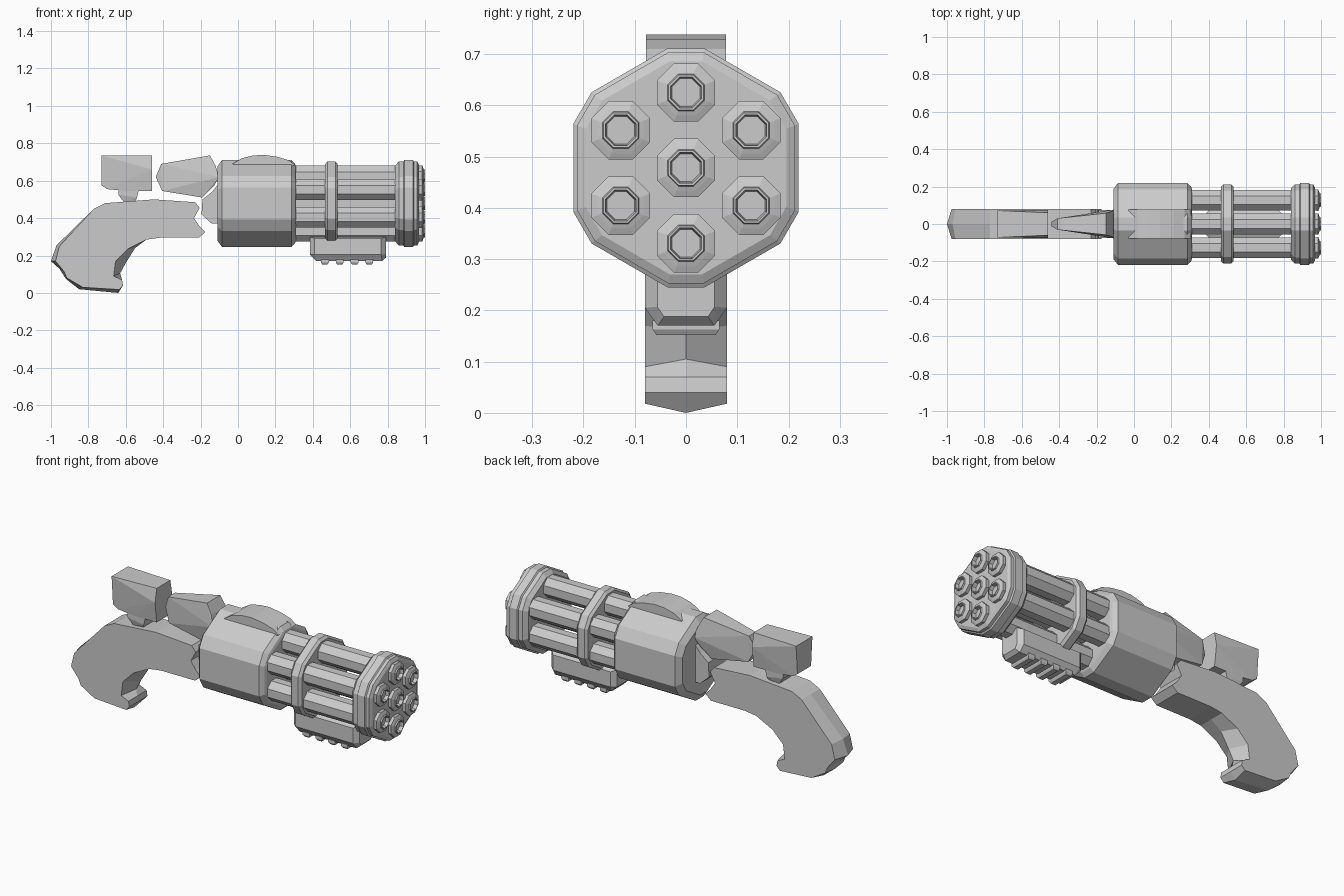
import bpy, bmesh
from math import sin, cos, radians

AXIS_Z = 0.478
OCT = [22.5 + 45 * k for k in range(8)]
# hexagon with every corner cut off
CUT_HEX = [30 + 60 * k + s for k in range(6) for s in (-8.7, 8.7)]


def finish(name, bm):
    bmesh.ops.recalc_face_normals(bm, faces=bm.faces)
    mesh = bpy.data.meshes.new(name)
    bm.to_mesh(mesh)
    bm.free()
    ob = bpy.data.objects.new(name, mesh)
    bpy.context.collection.objects.link(ob)
    return ob


def loft(name, rings):
    """Skin a row of equal-length point rings and cap both ends."""
    bm = bmesh.new()
    loops = [[bm.verts.new(p) for p in ring] for ring in rings]
    n = len(loops[0])
    for a, b in zip(loops, loops[1:]):
        for i in range(n):
            j = (i + 1) % n
            bm.faces.new((a[i], a[j], b[j], b[i]))
    bm.faces.new(loops[0])
    bm.faces.new(loops[-1])
    return finish(name, bm)


def turned(name, stations, angles, cy=0, cz=AXIS_Z):
    """Faceted solid along x from (x, radius) stations."""
    return loft(name, [[(x, cy + r * cos(radians(a)), cz + r * sin(radians(a)))
                        for a in angles] for x, r in stations])


def prism(name, profile, w, middle=None):
    """Side profile extruded across y, optionally with a different centre line."""
    rows = [(-w, profile), (w, profile)]
    if middle:
        rows.insert(1, (0, middle))
    return loft(name, [[(x, y, z) for x, z in p] for y, p in rows])


def hull(name, points):
    """Convex block mirrored over y from (x, half width, z) points."""
    bm = bmesh.new()
    for x, y, z in points:
        for s in (-1, 1):
            bm.verts.new((x, s * y, z))
    bmesh.ops.convex_hull(bm, input=bm.verts)
    loose = [v for v in bm.verts if not v.link_faces]
    bmesh.ops.delete(bm, geom=loose, context='VERTS')
    return finish(name, bm)


# Drum housing, barrel clamp and stepped muzzle plate
turned("drum_housing", [(-0.11, 0.2), (-0.085, 0.236), (0.285, 0.236), (0.305, 0.215),
                        (0.31, 0.2)], CUT_HEX)
turned("barrel_clamp", [(0.465, 0.213), (0.478, 0.227), (0.52, 0.227), (0.533, 0.213)], CUT_HEX)
turned("muzzle_plate", [(0.84, 0.205), (0.86, 0.228), (0.885, 0.228), (0.89, 0.236),
                        (0.935, 0.236), (0.94, 0.228), (0.958, 0.228), (0.967, 0.21)], CUT_HEX)

# Seven barrels: one in the centre and six around it
centres = [(0, AXIS_Z)] + [(0.147 * cos(radians(90 + 60 * k)),
                            AXIS_Z + 0.147 * sin(radians(90 + 60 * k))) for k in range(6)]
K = 1 / cos(radians(22.5))
for i, (cy, cz) in enumerate(centres):
    turned(f"barrel_{i}", [(x, r * K) for x, r in (
        (0.29, 0.055), (0.95, 0.055), (0.985, 0.057), (0.99, 0.045), (0.993, 0.036),
        (1.0, 0.034), (1.0, 0.03), (0.98, 0.027))], OCT, cy, cz)

# Raised curved cover on top of the drum
prism("top_cover", [(-0.03, 0.69), (0.02, 0.72), (0.08, 0.735), (0.14, 0.738), (0.21, 0.728),
                    (0.27, 0.71), (0.305, 0.685), (0.27, 0.67), (0, 0.67)], 0.078)

# Grip, with a slight ridge down the centre of its back, butt and front strap
side = [(-0.975, 0.17), (-0.955, 0.25), (-0.77, 0.45), (-0.71, 0.48), (-0.45, 0.5),
        (-0.23, 0.485), (-0.205, 0.455), (-0.235, 0.4), (-0.205, 0.355), (-0.175, 0.325),
        (-0.21, 0.295), (-0.42, 0.295), (-0.49, 0.285), (-0.59, 0.235), (-0.655, 0.17),
        (-0.665, 0.09), (-0.62, 0.07), (-0.615, 0.04), (-0.635, 0.018), (-0.83, 0.03),
        (-0.915, 0.08), (-0.93, 0.115)]
middle = list(side)
for i, p in {0: (-1.0, 0.17), 1: (-0.97, 0.255), 13: (-0.55, 0.24), 14: (-0.6, 0.16),
             15: (-0.63, 0.105), 18: (-0.64, 0.0), 19: (-0.85, 0.02),
             20: (-0.92, 0.075), 21: (-0.955, 0.13)}.items():
    middle[i] = p
prism("grip", side, 0.08, middle)

# Joint between grip and drum, and the faceted wedge above it
prism("rear_joint", [(-0.09, 0.6), (-0.14, 0.54), (-0.19, 0.5), (-0.195, 0.42),
                     (-0.14, 0.37), (-0.09, 0.37)], 0.075)
hull("rear_wedge", [(-0.44, 0.012, 0.62), (-0.41, 0.03, 0.69), (-0.405, 0.03, 0.545),
                    (-0.15, 0.058, 0.735), (-0.12, 0.065, 0.68), (-0.1, 0.078, 0.62),
                    (-0.13, 0.06, 0.57), (-0.19, 0.045, 0.51)])

# Block on a short stem over the grip
hull("rear_block", [(-0.73, 0.072, 0.735), (-0.73, 0.06, 0.575), (-0.7, 0.06, 0.555),
                    (-0.6, 0.06, 0.545), (-0.46, 0.06, 0.545), (-0.46, 0.075, 0.66),
                    (-0.46, 0.06, 0.735)])
hull("block_stem", [(-0.64, 0.06, 0.55), (-0.53, 0.06, 0.55), (-0.64, 0.06, 0.525),
                    (-0.54, 0.06, 0.51), (-0.61, 0.05, 0.485), (-0.55, 0.05, 0.485)])

# Pod under the barrels with four cross lugs
hull("under_pod", [(0.385, 0.058, 0.3), (0.385, 0.058, 0.205), (0.41, 0.08, 0.29),
                   (0.41, 0.08, 0.205), (0.42, 0.055, 0.17), (0.765, 0.08, 0.29),
                   (0.765, 0.08, 0.205), (0.77, 0.055, 0.17), (0.79, 0.056, 0.3),
                   (0.79, 0.056, 0.207), (0.79, 0.043, 0.188)])
for i in range(4):
    x = 0.465 + 0.079 * i
    hull(f"pod_lug_{i}", [(x + s * h, w, z) for s in (-1, 1) for h, w, z in (
        (0.021, 0.065, 0.18), (0.021, 0.065, 0.163), (0.014, 0.058, 0.152))])
